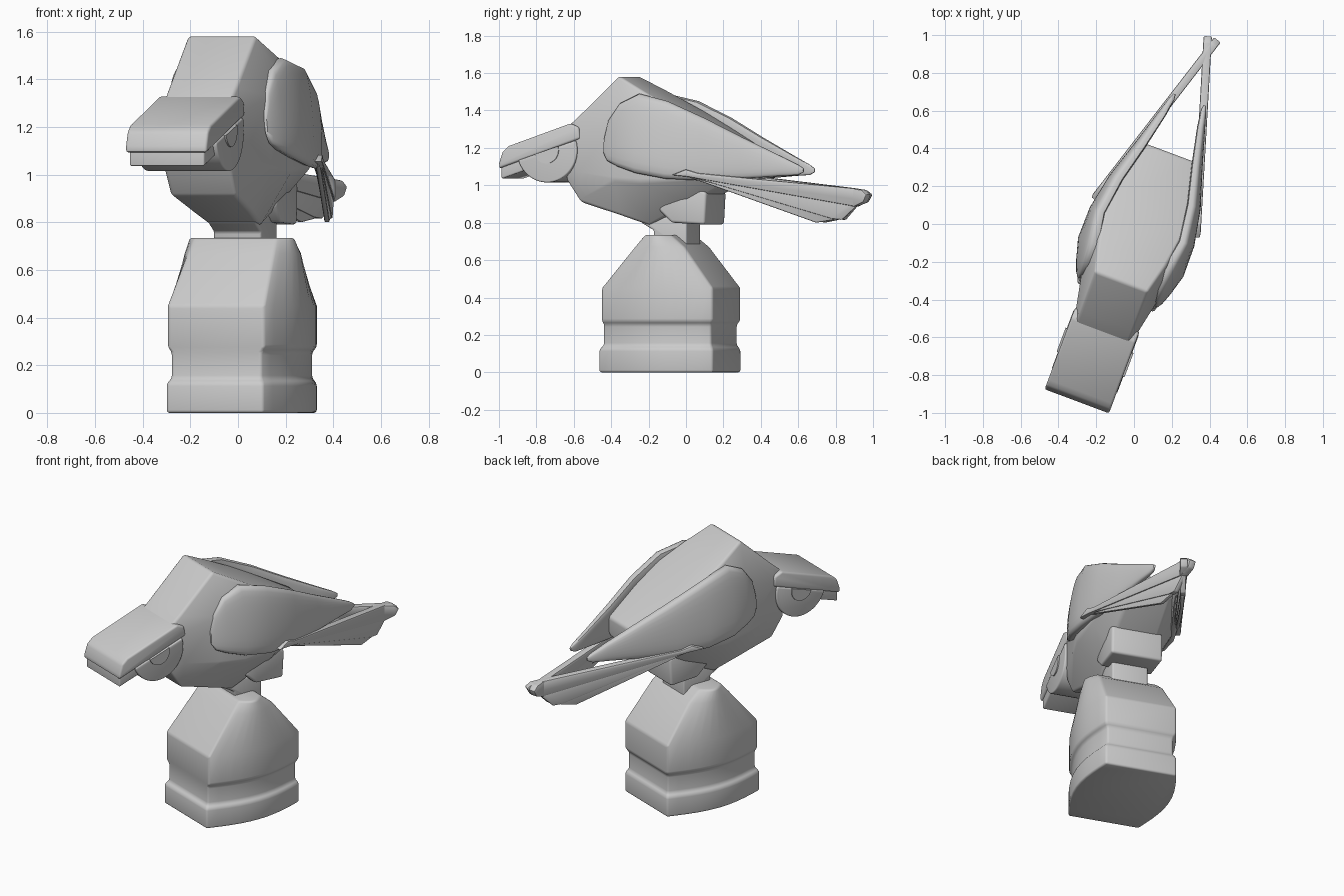
import bpy, bmesh, math
from mathutils import Matrix, Vector

cube = bpy.data.objects.get("Cube")
if cube:
    bpy.data.objects.remove(cube)

# Whole figure is turned about the vertical axis
PLACE = Matrix.Rotation(math.radians(-20.5), 4, 'Z') @ Matrix.Translation((0.045, 0, 0))

grey = bpy.data.materials.new("stone_grey")
grey.use_nodes = True
grey.diffuse_color = (0.6, 0.6, 0.6, 1)
grey.node_tree.nodes["Principled BSDF"].inputs["Base Color"].default_value = (0.6, 0.6, 0.6, 1)


def finish(name, bm, bevel=0.0, segments=3, angle=35):
    """Place the mesh, soften its edges and shade it."""
    bmesh.ops.recalc_face_normals(bm, faces=bm.faces)
    bm.transform(PLACE)
    mesh = bpy.data.meshes.new(name)
    bm.to_mesh(mesh)
    bm.free()
    mesh.materials.append(grey)
    obj = bpy.data.objects.new(name, mesh)
    bpy.context.collection.objects.link(obj)
    bpy.ops.object.select_all(action='DESELECT')
    obj.select_set(True)
    bpy.context.view_layer.objects.active = obj
    if bevel:
        mod = obj.modifiers.new("soft_edges", 'BEVEL')
        mod.width, mod.segments = bevel, segments
        mod.limit_method, mod.angle_limit = 'ANGLE', math.radians(25)
        bpy.ops.object.modifier_apply(modifier=mod.name)
    bpy.ops.object.shade_smooth_by_angle(angle=math.radians(angle))


def loft(name, rings, **kw):
    """Skin a row of equal-length rings and cap both ends."""
    bm = bmesh.new()
    rows = [[bm.verts.new(p) for p in ring] for ring in rings]
    n = len(rows[0])
    for a, b in zip(rows, rows[1:]):
        for i in range(n):
            j = (i + 1) % n
            bm.faces.new((a[i], a[j], b[j], b[i]))
    bm.faces.new(rows[0])
    bm.faces.new(rows[-1])
    finish(name, bm, **kw)


def slab(name, profile, half, **kw):
    """Extrude a side profile of (y, z) points across the width."""
    loft(name, [[(s * half, y, z) for y, z in profile] for s in (-1, 1)], **kw)


def half_moon(radius, y, z, steps):
    """Lower half of a circle, cut along the slope of the brow."""
    angles = [math.radians(198 + 180 * i / steps) for i in range(steps + 1)]
    return [(y + radius * math.cos(a), z + radius * math.sin(a)) for a in angles]


# Pedestal: flat front and back, bowed sides
def pedestal_ring(z, front, back, end, bulge):
    steps = [i / 10 for i in range(11)]
    side = [(end + (bulge - end) * math.sin(math.pi * t), front + (back - front) * t) for t in steps]
    return [(x, y, z) for x, y in side] + [(-x, y, z) for x, y in reversed(side)]


loft("pedestal", [pedestal_ring(*r) for r in (
    (0.0, -0.4, 0.25, 0.215, 0.285), (0.125, -0.4, 0.25, 0.215, 0.285),
    (0.145, -0.38, 0.235, 0.2, 0.265), (0.255, -0.38, 0.235, 0.2, 0.265),
    (0.275, -0.385, 0.25, 0.215, 0.285), (0.45, -0.385, 0.25, 0.215, 0.285),
    (0.67, -0.205, 0.08, 0.19, 0.25), (0.735, -0.15, 0.0, 0.18, 0.23))], bevel=0.012)

# Leg post with flared top, and the block under the tail
slab("leg_post", [(-0.12, 0.64), (0.06, 0.64), (0.06, 0.83), (-0.2, 0.83), (-0.2, 0.8),
                  (-0.13, 0.76)], 0.108, bevel=0.01)
slab("tail_block", [(-0.085, 0.87), (-0.01, 0.8), (0.18, 0.79), (0.19, 0.96), (0.06, 1.02), (-0.02, 0.97)],
     0.155, bevel=0.015)


# Faceted body: eight-sided sections from breast to rump
def body_ring(y, top, high, low, bottom, w_top, w_mid, w_low):
    right = [(w_top, top), (w_mid, high), (w_mid, low), (w_low, bottom)]
    return [(x, y, z) for x, z in right] + [(-x, y, z) for x, z in reversed(right)]


loft("body", [body_ring(*r) for r in (
    (-0.61, 1.31, 1.25, 1.1, 1.03, 0.15, 0.155, 0.15),
    (-0.53, 1.38, 1.27, 1.07, 0.91, 0.15, 0.175, 0.145),
    (-0.31, 1.585, 1.33, 1.03, 0.84, 0.15, 0.22, 0.13),
    (-0.15, 1.5, 1.33, 1.02, 0.785, 0.19, 0.255, 0.11),
    (0.08, 1.375, 1.28, 1.03, 0.9, 0.225, 0.25, 0.13),
    (0.42, 1.19, 1.17, 1.1, 1.07, 0.145, 0.145, 0.12))], bevel=0.015)

# Head: sloping brow, beak under it, rounded cheeks below the brow
slab("brow", [(-0.52, 1.25), (-0.53, 1.31), (-0.58, 1.33), (-0.93, 1.21), (-0.965, 1.18),
              (-0.985, 1.12), (-0.985, 1.09)], 0.182, bevel=0.012)
slab("beak", [(-0.975, 1.035), (-0.975, 1.13), (-0.7, 1.2), (-0.75, 1.11)], 0.168, bevel=0.008)
slab("cheeks", half_moon(0.172, -0.71, 1.187, 28), 0.185, bevel=0.008)


# Wing: flat inner side sunk into the body, rounded outer side
def wing_ring(side, y, low, high, edge, thick, lean):
    ring = []
    for i in range(24):
        a = math.tau * i / 24
        c = math.cos(a)
        dz = (high - low) / 2 * math.sin(a)
        dx = thick * c ** 0.6 if c > 0 else -min(0.04, thick) * abs(c) ** 0.3
        ring.append((side * (edge + dx - lean * dz), y, (low + high) / 2 + dz))
    return ring


WING = ((-0.37, 1.17, 1.25, 0.218, 0.006, 0.1), (-0.345, 1.13, 1.35, 0.222, 0.016, 0.1),
        (-0.28, 1.1, 1.44, 0.228, 0.03, 0.12), (-0.17, 1.065, 1.49, 0.24, 0.045, 0.14),
        (0.0, 1.035, 1.45, 0.254, 0.036, 0.08), (0.2, 1.025, 1.36, 0.22, 0.035, 0.06),
        (0.4, 1.035, 1.255, 0.162, 0.03, 0.05), (0.6, 1.05, 1.155, 0.11, 0.022, 0.05),
        (0.69, 1.055, 1.11, 0.09, 0.015, 0), (0.72, 1.07, 1.09, 0.085, 0.006, 0))

# Long feathers: (distance along the sweep, height) outlines with half thickness
FEATHERS = {
    "upper": (0.022, [(0, 1.055), (0.07, 1.085), (0.13, 1.065), (0.9, 0.985), (0.97, 0.975), (1, 0.95),
                      (0.98, 0.91), (0.92, 0.885), (0.08, 1.045)]),
    "middle": (0.016, [(0.08, 1.05), (0.92, 0.93), (0.92, 0.885), (0.85, 0.815), (0.8, 0.82)]),
    "lower": (0.011, [(0.08, 1.045), (0.83, 0.86), (0.81, 0.815), (0.72, 0.8)]),
}
START, END = Vector((0.29, 0.045)), Vector((-0.028, 1.07))
ACROSS = Vector((END.y - START.y, START.x - END.x)).normalized()

for side, label in ((1, "left"), (-1, "right")):
    loft(label + "_wing", [wing_ring(side, *r) for r in WING], angle=50)

    # Half-moon eye just below the brow
    loft(label + "_eye", [[(side * x, y, z) for y, z in half_moon(0.07, -0.71, 1.187, 16)]
                          for x in (0.18, 0.192)])

    for part, (half, outline) in FEATHERS.items():
        rings = []
        for off in (-half, half):
            spots = [(START.lerp(END, s) + ACROSS * off, z) for s, z in outline]
            rings.append([(side * p.x, p.y, z) for p, z in spots])
        loft(label + "_" + part + "_feather", rings, bevel=0.007, segments=2)
